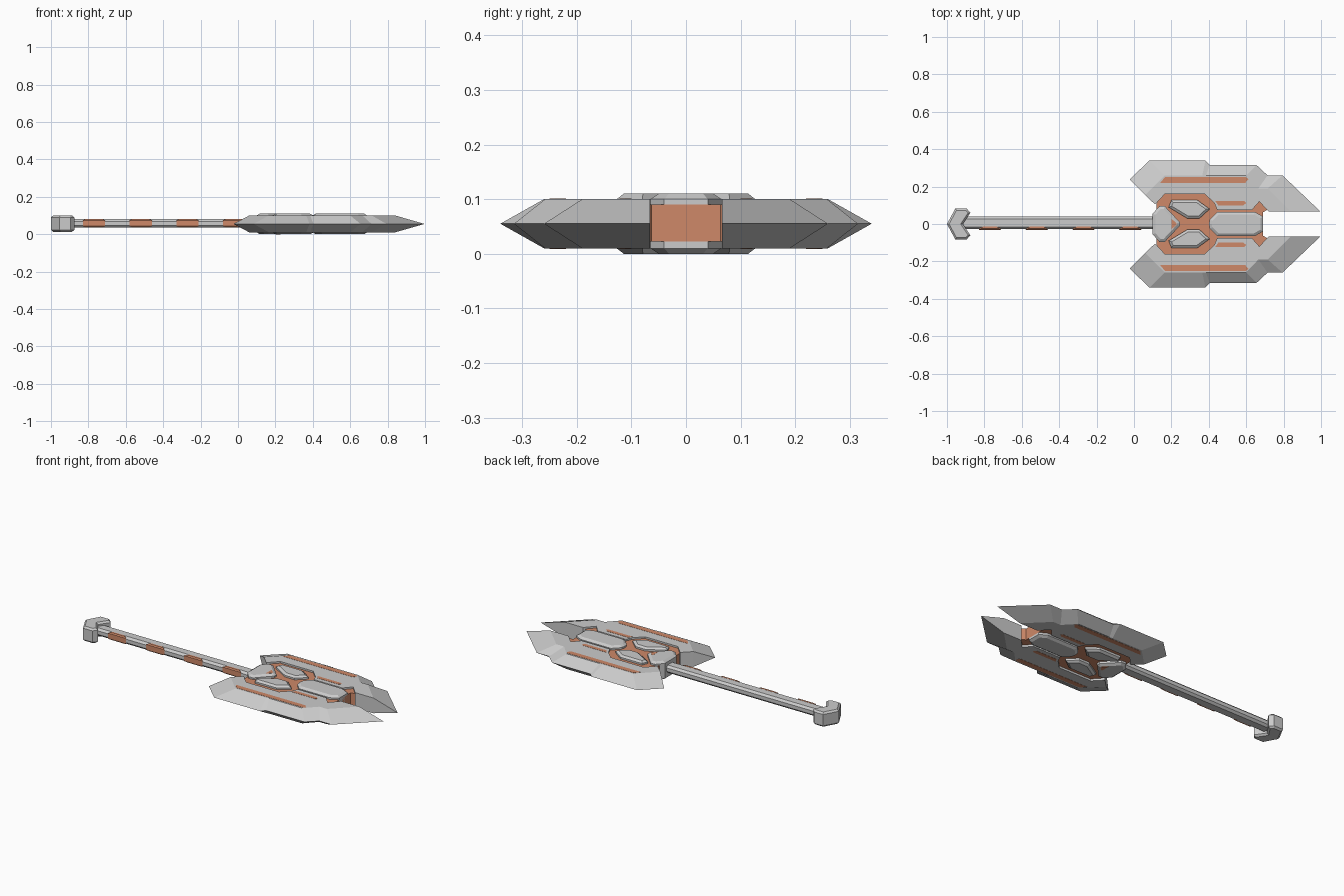
import bpy, bmesh

if "Cube" in bpy.data.objects:
    bpy.data.objects.remove(bpy.data.objects["Cube"])

orange = bpy.data.materials.new("orange_inlay")
orange.diffuse_color = (0.62, 0.25, 0.14, 1)
orange.use_nodes = True
orange.node_tree.nodes["Principled BSDF"].inputs["Base Color"].default_value = orange.diffuse_color
MID = 0.055


def finish(name, bm, mat=None):
    bmesh.ops.recalc_face_normals(bm, faces=bm.faces)
    me = bpy.data.meshes.new(name)
    bm.to_mesh(me)
    bm.free()
    ob = bpy.data.objects.new(name, me)
    bpy.context.collection.objects.link(ob)
    if mat:
        me.materials.append(mat)
    return ob


def prism(name, pts, z0, z1, chamfer=0, rise=None, mat=None):
    """Extruded top-view outline with chamfered top and bottom rims."""
    rise = chamfer if rise is None else rise
    bm = bmesh.new()
    lo = [bm.verts.new((x, y, z0 + rise)) for x, y in pts]
    hi = [bm.verts.new((x, y, z1 - rise)) for x, y in pts]
    caps = [bm.faces.new(lo), bm.faces.new(hi)]
    n = len(pts)
    for i in range(n):
        j = (i + 1) % n
        bm.faces.new((lo[i], lo[j], hi[j], hi[i]))
    bmesh.ops.recalc_face_normals(bm, faces=bm.faces)
    if chamfer:
        bmesh.ops.inset_individual(bm, faces=caps, thickness=chamfer, depth=rise,
                                   use_even_offset=True)
    return finish(name, bm, mat)


def sym(half):
    """Close a half outline by mirroring it over y = 0."""
    return half + [(x, -y) for x, y in reversed(half) if y > 0]


def blade(name, s):
    edge = [(-.024, .238), (.083, .34), (.382, .34), (.404, .315),
            (.655, .315), (.714, .26), (.794, .26), (.997, .066)]
    flat = [(.06, .155), (.165, .26), (.365, .26), (.385, .258),
            (.60, .258), (.665, .19), (.715, .19), (.84, .066)]
    inner = [(.72, .066), (.67, .12), (.63, .075), (.445, .075),
             (.43, .11), (.38, .16), (.165, .16), (.112, .105)]
    bm = bmesh.new()
    e = [bm.verts.new((x, s * y, MID)) for x, y in edge]
    t = [bm.verts.new((x, s * y, .10)) for x, y in flat + inner]
    b = [bm.verts.new((x, s * y, .01)) for x, y in flat + inner]
    bm.faces.new(t)
    bm.faces.new(b)
    for i in range(7):                      # sharpened facets
        for f in (t, b):
            bm.faces.new((f[i], f[i + 1], e[i + 1], e[i]))
    for i in range(7, 16):                  # inner walls
        j = (i + 1) % 16
        bm.faces.new((t[i], t[j], b[j], b[i]))
    for i in (0, 7):                        # cut tips
        bm.faces.new((t[i], b[i], e[i]))
    finish(name, bm)


# Axe head halves with inlays and side plates
for s, side in ((1, "left"), (-1, "right")):
    def m(pts):
        return [(x, s * y) for x, y in pts]
    blade(side + "_blade", s)
    prism(side + "_long_inlay", m([(.14, .22), (.165, .25), (.60, .25), (.612, .24), (.595, .22)]),
          .009, .101, mat=orange)
    prism(side + "_short_inlay", m([(.435, .122), (.59, .122), (.60, .112), (.585, .10), (.45, .10)]),
          .009, .101, mat=orange)
    prism(side + "_hex_plate", m([(.185, .09), (.20, .127), (.34, .127), (.405, .08),
                                  (.35, .03), (.285, .03)]), 0, .11, .013, .01)

# Orange core and grey centre plates
prism("core", sym([(.12, .11), (.165, .17), (.40, .17), (.45, .13), (.67, .13),
                   (.72, .08), (.69, .063)]), .022, .09, mat=orange)
prism("front_plate", sym([(.40, 0), (.405, .025), (.445, .065), (.645, .065), (.69, .04)]),
      0, .11, .015, .01)
prism("collar", sym([(.10, .055), (.135, .095), (.165, .095), (.245, .01)]), 0, .11, .015, .01)
prism("collar_inlay", sym([(.20, .028), (.226, .006)]), -.0005, .1105, mat=orange)

# Handle shaft, grip inlays and pommel
prism("shaft", [(-.93, -.027), (.13, -.027), (.13, .04), (-.93, .04)], .035, .08, .012)
for i in range(4):
    x = -.83 + .25 * i
    prism(f"grip_inlay_{i + 1}", [(x, -.031), (x + .12, -.031), (x + .10, -.008), (x + .02, -.008)],
          .037, .0805, .006, mat=orange)
prism("pommel", sym([(-1, 0), (-.955, .083), (-.895, .083), (-.875, .06), (-.915, 0)]),
      .013, .10, .01)
